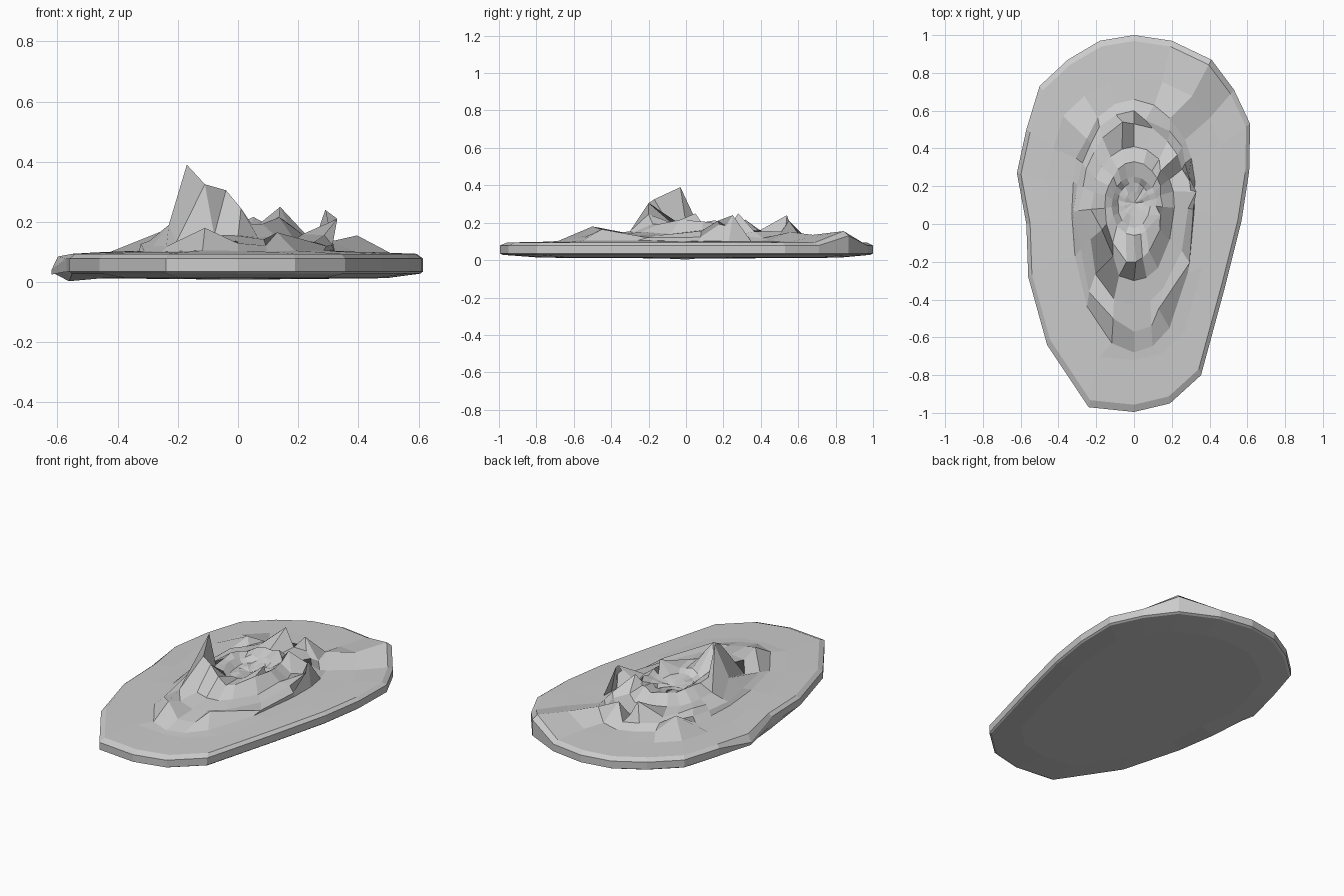
import bpy, bmesh, math, random
from mathutils import Vector

if "Cube" in bpy.data.objects:
    bpy.data.objects.remove(bpy.data.objects["Cube"])

random.seed(4)
CY = 0.1  # crater centre in y

# Outline of the plate, clockwise seen from above
outline = [(0, 1), (.2, .97), (.41, .87), (.53, .71), (.615, .53), (.61, .28),
           (.57, .02), (.48, -.34), (.355, -.80), (.19, -.95), (0, -.995),
           (-.24, -.97), (-.46, -.64), (-.56, -.28), (-.57, 0), (-.62, .27),
           (-.57, .5), (-.5, .73), (-.35, .87), (-.18, .97)]
N = len(outline)

# Crag rings: half width, front y, back y, height, random roughness
crag_rings = [(.33, -.68, .66, .103, .003), (.315, -.57, .60, .125, .008),
              (.29, -.43, .53, .145, .012), (.22, -.30, .41, .150, .012),
              (.15, -.19, .33, .205, .012), (.12, -.06, .25, .185, .012),
              (.085, -.02, .22, .165, .01), (.05, .04, .17, .16, .006)]

# Peaks and hollows: the nearest ring point is moved here
pins = [(-.17, -.03, .39), (-.11, -.17, .325), (-.04, -.20, .305), (.01, -.2, .245),
        (.14, .05, .25), (.14, .28, .25), (.29, .25, .24), (.33, .17, .21),
        (-.06, .54, .24), (.06, .55, .21), (-.11, -.50, .18), (.13, -.45, .165),
        (.19, .56, .19), (-.25, .45, .17), (-.23, -.08, .19)]


def outline_ring(scale, z):
    return [Vector((x * scale, CY * (1 - scale) + y * scale, z)) for x, y in outline]


def crag_ring(hw, front, back, z, rough):
    pts = []
    for x, y in outline:
        a = math.atan2((y - .05) / .95, x / .6)
        c, s = math.cos(a), math.sin(a)
        py = CY + s * (back - CY if s > 0 else CY - front)
        pts.append(Vector((hw * c * random.uniform(.95, 1.05), py,
                           z + random.uniform(-rough, rough))))
    return pts


# Plate: underside, rim and flat top
rings = [outline_ring(.80, .013), outline_ring(.985, .028), outline_ring(1, .035),
         outline_ring(1, .078), outline_ring(.965, .094), outline_ring(.75, .099)]
rings[1][14].z = .003
for k in (2, 3):
    rings[k][15].z = (.025, .04)[k - 2]
rings[4][15].z = .085

# Crags: ringed rock around the crater
crags = [crag_ring(*r) for r in crag_rings]
free = [p for ring in crags for p in ring]
for pin in pins:
    target = Vector(pin)
    near = min(free, key=lambda p: (p.xy - target.xy).length)
    near[:] = target
    free = [p for p in free if p is not near]
rings += crags

# Low ridge running from the crags to the back right rim
rings[3][2].z, rings[4][2].z, rings[5][2].z = .13, .155, .135
rings[6][2].z = .15

bm = bmesh.new()
verts = [[bm.verts.new(p) for p in ring] for ring in rings]
for lo, hi in zip(verts, verts[1:]):
    for i in range(N):
        j = (i + 1) % N
        bm.faces.new((lo[i], lo[j], hi[j], hi[i]))
# Close the underside and the crater floor with fans
for ring, centre in ((verts[0], (0, CY, .008)), (verts[-1], (0, .11, .15))):
    c = bm.verts.new(centre)
    for i in range(N):
        bm.faces.new((ring[i], ring[(i + 1) % N], c))
bmesh.ops.recalc_face_normals(bm, faces=bm.faces)

mesh = bpy.data.meshes.new("rocky_island")
bm.to_mesh(mesh)
bm.free()
obj = bpy.data.objects.new("rocky_island", mesh)
bpy.context.collection.objects.link(obj)
